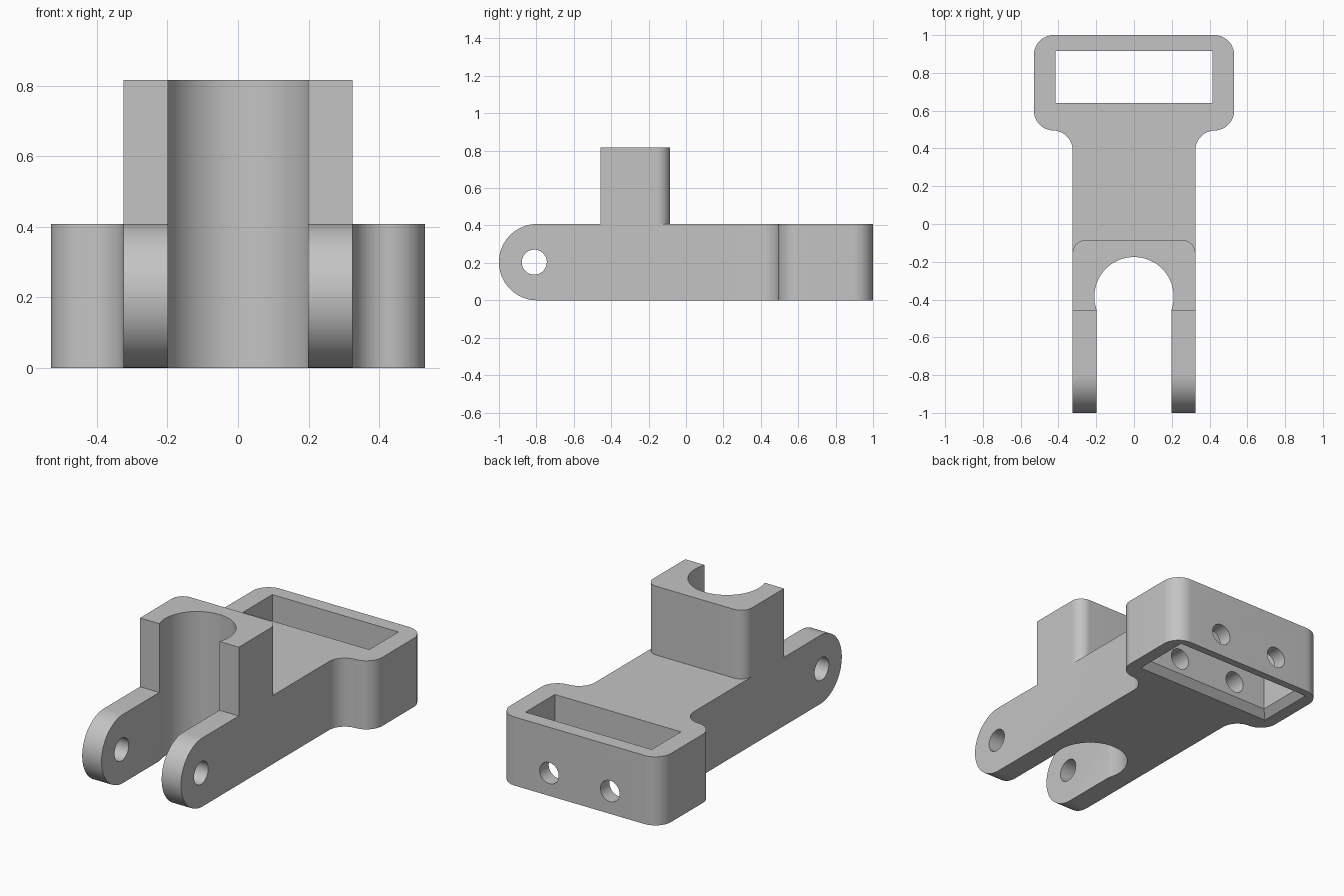
import bpy, bmesh
from math import sin, cos, radians, asin, degrees

if "Cube" in bpy.data.objects:
    bpy.data.objects.remove(bpy.data.objects["Cube"])

H = 0.408          # bracket thickness
TOP = 0.817        # collar height
W = 0.325          # half width of the arms

grey = bpy.data.materials.new("plain grey")
grey.use_nodes = True
grey.diffuse_color = (0.55, 0.55, 0.55, 1)
grey.node_tree.nodes["Principled BSDF"].inputs["Base Color"].default_value = (0.55, 0.55, 0.55, 1)


def arc(cx, cy, r, a0, a1, n=16):
    angles = [radians(a0 + (a1 - a0) * i / n) for i in range(n + 1)]
    return [(cx + r * cos(a), cy + r * sin(a)) for a in angles]


def mirrored(half):
    """Close a right-hand half outline across x = 0."""
    return half + [(-x, y) for x, y in reversed(half)]


def loft(name, rings):
    """Solid skinned through rings of equal point count."""
    bm = bmesh.new()
    loops = [[bm.verts.new(p) for p in ring] for ring in rings]
    n = len(loops[0])
    for a, b in zip(loops, loops[1:]):
        for i in range(n):
            j = (i + 1) % n
            bm.faces.new((a[i], a[j], b[j], b[i]))
    bm.faces.new(loops[0])
    bm.faces.new(loops[-1])
    bmesh.ops.recalc_face_normals(bm, faces=bm.faces)
    mesh = bpy.data.meshes.new(name)
    bm.to_mesh(mesh)
    bm.free()
    mesh.materials.append(grey)
    ob = bpy.data.objects.new(name, mesh)
    bpy.context.collection.objects.link(ob)
    return ob


def prism(name, outline, axis, lo, hi):
    place = {"x": lambda u, v, w: (w, u, v),
             "y": lambda u, v, w: (u, w, v),
             "z": lambda u, v, w: (u, v, w)}[axis]
    return loft(name, [[place(u, v, w) for u, v in outline] for w in (lo, hi)])


def combine(target, tool, operation):
    tool.hide_render = True
    mod = target.modifiers.new(operation, "BOOLEAN")
    mod.operation = operation
    mod.solver = "EXACT"
    mod.object = tool
    bpy.ops.object.select_all(action="DESELECT")
    bpy.context.view_layer.objects.active = target
    target.select_set(True)
    bpy.ops.object.modifier_apply(modifier=mod.name)
    bpy.data.objects.remove(tool)


# Bracket plan: straight arms flaring into a rounded strap head
plan = ([(W, -1)]
        + arc(0.43, 0.39, 0.105, 180, 90)
        + arc(0.425, 0.6, 0.105, -90, 0)
        + arc(0.425, 0.895, 0.105, 0, 90))
bracket = prism("bracket", mirrored(plan), "z", -0.2, 0.7)

# Side profile rounds the arm ends
side = arc(-0.796, H / 2, H / 2, 90, 270, 40) + [(1.2, 0), (1.2, H)]
combine(bracket, prism("side_profile", side, "x", -0.8, 0.8), "INTERSECT")

# Raised collar with rounded rear corners
collar = [(W, -0.457)] + arc(W - 0.07, -0.155, 0.07, 0, 90)
combine(bracket, prism("collar", mirrored(collar), "z", 0.2, TOP), "UNION")

# Keyhole slot through the collar and between the arms
half_gap, bore = 0.198, 0.21
start = -degrees(asin((bore**2 - half_gap**2) ** 0.5 / bore))
slot = [(half_gap, -1.2)] + arc(0, -0.385, bore, start, 180 - start, 64) + [(-half_gap, -1.2)]
combine(bracket, prism("slot_cutter", slot, "z", -0.2, 1.2), "DIFFERENCE")


# Strap opening, chamfered on the underside
def opening(grow, z):
    x, y0, y1 = 0.415 + grow, 0.64 - grow, 0.915 + grow
    return [(-x, y0, z), (x, y0, z), (x, y1, z), (-x, y1, z)]


combine(bracket, loft("opening_cutter", [opening(0.08, -0.04), opening(0, 0.04), opening(0, 0.6)]),
        "DIFFERENCE")

# Pivot hole through both arms
combine(bracket, prism("pivot_cutter", arc(-0.811, H / 2, 0.067, 0, 350, 35), "x", -0.6, 0.6),
        "DIFFERENCE")

# Pair of screw holes through the rear wall, continuing blind into the body
for x in (-0.2, 0.2):
    combine(bracket, prism("screw_cutter", arc(x, 0.135, 0.063, 0, 350, 35), "y", 0.35, 1.2),
            "DIFFERENCE")

bpy.ops.object.select_all(action="DESELECT")
bpy.context.view_layer.objects.active = bracket
bracket.select_set(True)
bpy.ops.object.shade_smooth_by_angle(angle=radians(30))
